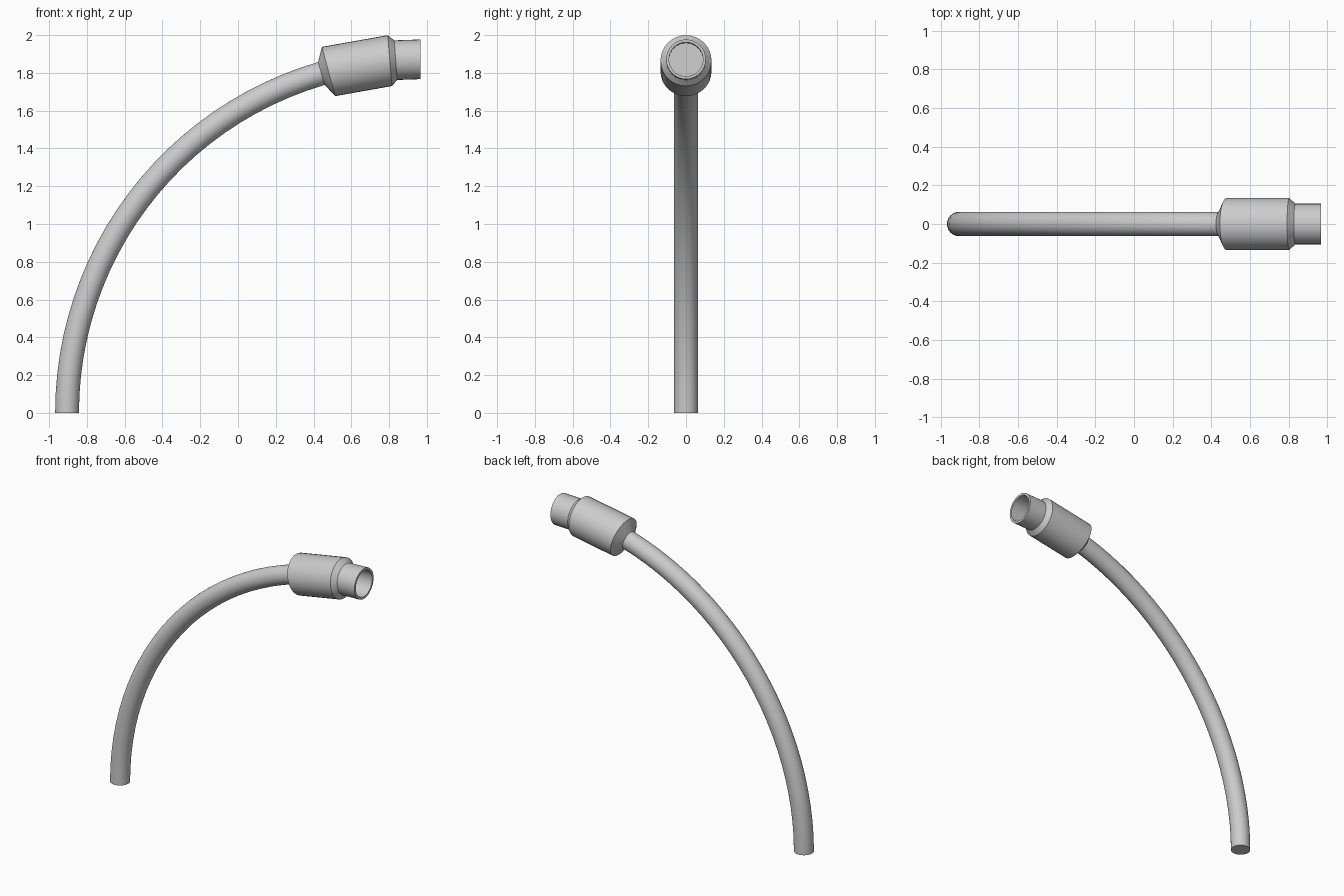
import bpy, bmesh
from math import sin, cos, pi, radians

if "Cube" in bpy.data.objects:
    bpy.data.objects.remove(bpy.data.objects["Cube"])

R, CX, SIDES = 1.872, 0.967, 32   # arc radius, arc centre x, cross-section sides


def arc_sweep(name, stations):
    """Skin round sections (angle in degrees, radius) placed along the arc."""
    bm = bmesh.new()
    rings = []
    for deg, r in stations:
        a = radians(deg)
        ring = []
        for i in range(SIDES):
            t = 2 * pi * i / SIDES
            d = R + r * cos(t)
            ring.append(bm.verts.new((CX - d * cos(a), r * sin(t), d * sin(a))))
        rings.append(ring)
    for p, q in zip(rings, rings[1:]):
        for i in range(SIDES):
            j = (i + 1) % SIDES
            bm.faces.new((p[i], p[j], q[j], q[i]))
    bm.faces.new(rings[0])
    bm.faces.new(rings[-1])
    bmesh.ops.recalc_face_normals(bm, faces=bm.faces)
    me = bpy.data.meshes.new(name)
    bm.to_mesh(me)
    bm.free()
    ob = bpy.data.objects.new(name, me)
    bpy.context.collection.objects.link(ob)
    bpy.ops.object.select_all(action='DESELECT')
    ob.select_set(True)
    bpy.context.view_layer.objects.active = ob
    bpy.ops.object.shade_smooth_by_angle(angle=radians(30))
    return ob


# Curved arm, then the flared head, the neck and its recessed mouth
END = 73.7
arm = [(END * i / 24, 0.063) for i in range(25)]
head = [(74.9, 0.135), (85.0, 0.135), (85.95, 0.105)]
mouth = [(90, 0.105), (90, 0.09), (86.2, 0.09)]
arc_sweep("curved_arm_with_nozzle", arm + head + mouth)
